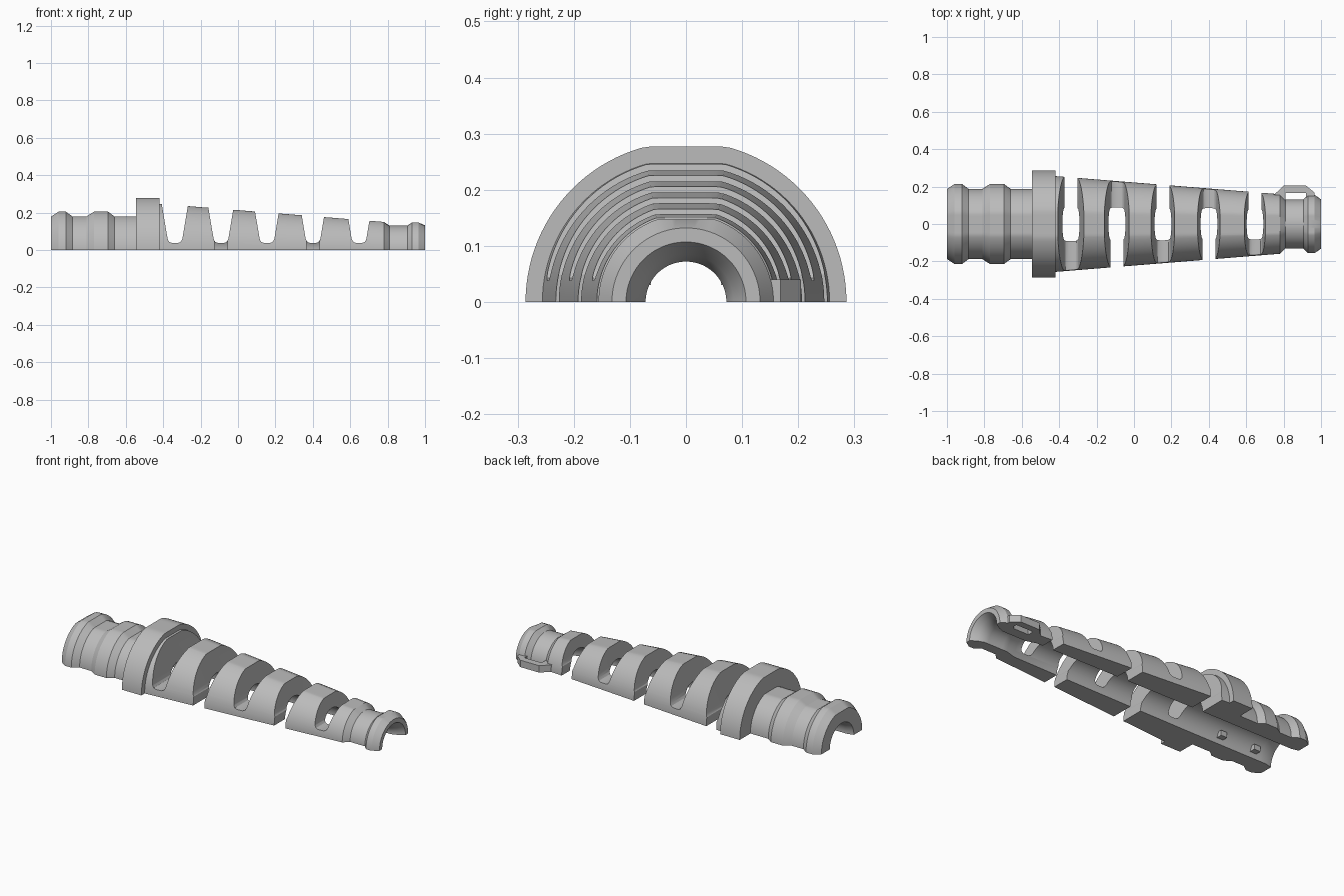
import bpy, bmesh, math
from mathutils import Vector

cube = bpy.data.objects.get("Cube")
if cube:
    bpy.data.objects.remove(cube, do_unlink=True)

grey = bpy.data.materials.new("plain grey")
grey.use_nodes = True
GREY = (0.5, 0.5, 0.5, 1)
grey.diffuse_color = GREY
grey.node_tree.nodes["Principled BSDF"].inputs["Base Color"].default_value = GREY


def make_object(name, bm):
    bmesh.ops.recalc_face_normals(bm, faces=bm.faces)
    mesh = bpy.data.meshes.new(name)
    bm.to_mesh(mesh)
    bm.free()
    mesh.materials.append(grey)
    obj = bpy.data.objects.new(name, mesh)
    bpy.context.scene.collection.objects.link(obj)
    return obj


def prism(name, points, depth):
    """Extrude a closed outline along the depth vector."""
    bm = bmesh.new()
    face = bm.faces.new([bm.verts.new(p) for p in points])
    out = bmesh.ops.extrude_face_region(bm, geom=[face])
    moved = [g for g in out["geom"] if isinstance(g, bmesh.types.BMVert)]
    bmesh.ops.translate(bm, verts=moved, vec=Vector(depth))
    return make_object(name, bm)


def box(name, x0, x1, y0, y1, z0, z1):
    return prism(name, [(x0, y0, z0), (x1, y0, z0), (x1, y1, z0), (x0, y1, z0)],
                 (0, 0, z1 - z0))


def cut(target, cutter):
    mod = target.modifiers.new(cutter.name, "BOOLEAN")
    mod.operation = "DIFFERENCE"
    mod.solver = "EXACT"
    mod.object = cutter
    cutter.hide_render = True
    cutter.hide_viewport = True
    cutter.display_type = "WIRE"


# Half-round sleeve: (x, outer radius, bore radius), flattened along its top
SECTIONS = [
    (-1, .187, .11), (-.96, .214, .1), (-.92, .214, .1), (-.885, .188, .1),
    (-.81, .188, .1), (-.77, .214, .1), (-.695, .214, .1), (-.66, .188, .1),
    (-.545, .188, .1), (-.545, .286, .1), (-.42, .286, .1), (-.42, .256, .1),
    (.72, .164, .09), (.78, .159, .072), (.81, .13, .072), (.905, .13, .072),
    (.93, .156, .072), (.965, .156, .085), (1, .132, .107)]
STEPS = 56
bm = bmesh.new()
rings = []
for x, outer, bore in SECTIONS:
    flat = outer - .009 if outer > .14 else outer
    angles = [math.pi * i / STEPS for i in range(STEPS + 1)]
    ring = [bm.verts.new((x, outer * math.cos(a), min(flat, outer * math.sin(a))))
            for a in angles]
    ring += [bm.verts.new((x, bore * math.cos(a), bore * math.sin(a)))
             for a in reversed(angles)]
    rings.append(ring)
count = len(rings[0])
for a, b in zip(rings, rings[1:]):
    for i in range(count):
        j = (i + 1) % count
        bm.faces.new((a[i], a[j], b[j], b[i]))
for ring in (rings[0], rings[-1]):
    for i in range(STEPS):
        bm.faces.new((ring[i], ring[i + 1], ring[-2 - i], ring[-1 - i]))
bmesh.ops.dissolve_degenerate(bm, dist=1e-6, edges=bm.edges)
sleeve = make_object("flexible_sleeve", bm)

# Tapered round-bottomed slots, each left bridged on alternate sides
HALF = [(.018, .038), (.03, .043), (.038, .055), (.042, .075), (.073, .26), (.08, .3)]
side = 1
for k in range(5):
    cx = -.337 + .246 * k
    outline = [(cx + w, -.4, z) for w, z in HALF]
    outline += [(cx - w, -.4, z) for w, z in reversed(HALF)]
    cut(sleeve, prism(f"slot_cutter_{k}", outline, (0, .8, 0)))
    y0, y1 = sorted((0, side * .4))
    cut(sleeve, box(f"gap_cutter_{k}", cx - .034, cx + .034, y0, y1, -.1, .06))
    side = -side

# Tie loop beside the neck
loop = prism("tie_loop", [(.74, .14, 0), (.755, .162, 0), (.8, .205, 0), (.92, .205, 0),
                          (.965, .168, 0), (.965, .12, 0), (.74, .12, 0)], (0, 0, .04))
cut(loop, box("loop_hole_cutter", .81, .92, .05, .167, -.1, .1))

# Small grip teeth inside the bore
for x in (-.87, -.65):
    for s in (-1, 1):
        y0, y1 = sorted((s * .062, s * .105))
        box("grip_tooth", x - .02, x + .02, y0, y1, .03, .06)

# Smooth the round surfaces, keeping edges crisp
bpy.context.view_layer.update()
bpy.ops.object.select_all(action="DESELECT")
sleeve.select_set(True)
bpy.context.view_layer.objects.active = sleeve
for mod in list(sleeve.modifiers):
    bpy.ops.object.modifier_apply(modifier=mod.name)
bpy.ops.object.shade_smooth_by_angle(angle=math.radians(25))
